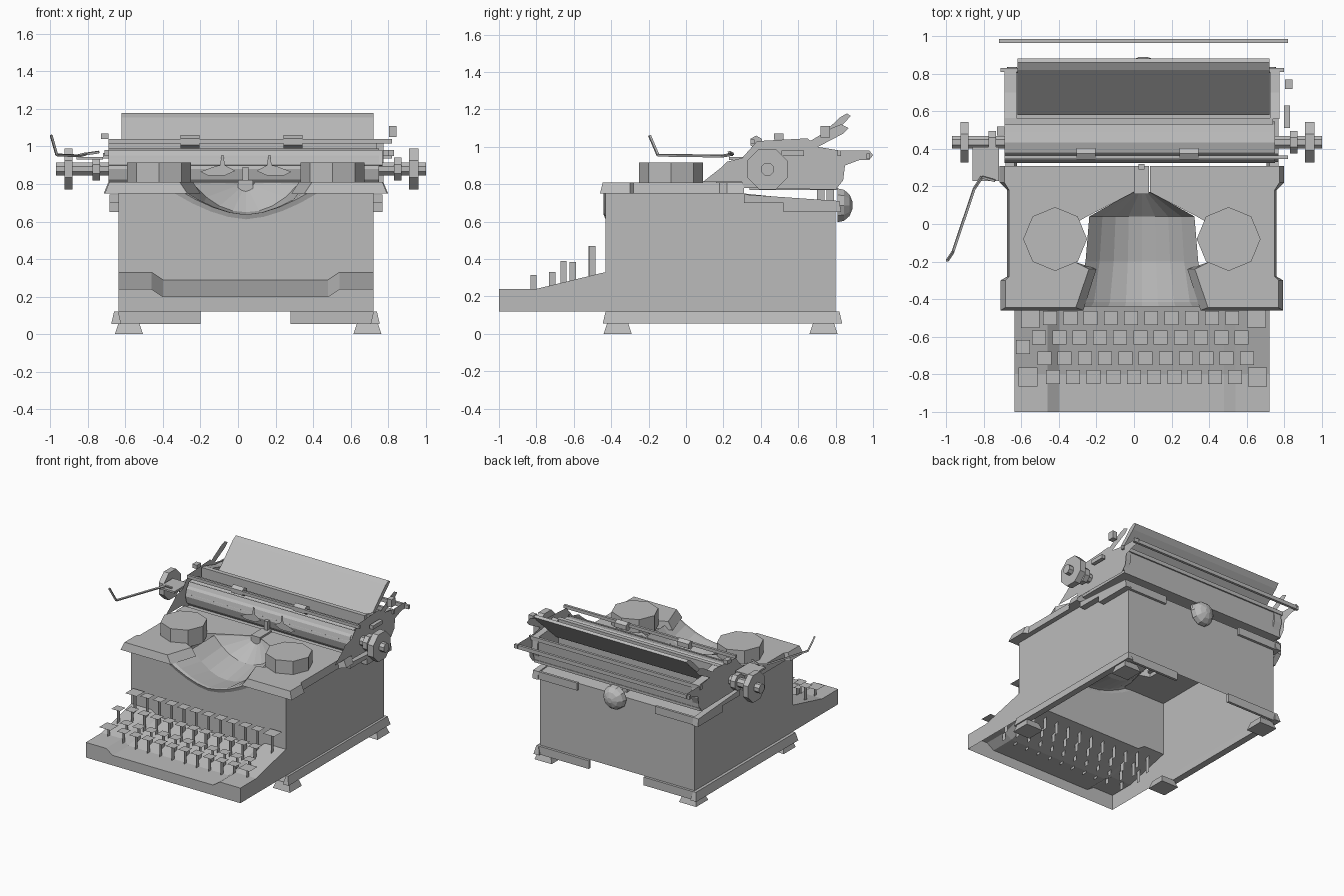
import bpy, bmesh, math
from mathutils import Vector

cube = bpy.data.objects.get("Cube")
if cube:
    bpy.data.objects.remove(cube, do_unlink=True)

mat = bpy.data.materials.new("plain grey")
mat.use_nodes = True
GREY = (0.5, 0.5, 0.5, 1)
mat.diffuse_color = GREY
mat.node_tree.nodes["Principled BSDF"].inputs["Base Color"].default_value = GREY

MID = 0.042                   # the body's centre plane
L, R = -0.637, 0.721          # body sides


def mx(x):
    return 2 * MID - x


def finish(name, bm):
    bmesh.ops.remove_doubles(bm, verts=bm.verts, dist=0.0002)
    bmesh.ops.recalc_face_normals(bm, faces=bm.faces)
    me = bpy.data.meshes.new(name)
    bm.to_mesh(me)
    bm.free()
    me.materials.append(mat)
    ob = bpy.data.objects.new(name, me)
    bpy.context.collection.objects.link(ob)
    return ob


def add_loft(bm, rows, closed=False, caps=False):
    """Skin rows of points; closed joins each row into a ring."""
    vs = [[bm.verts.new(p) for p in row] for row in rows]
    n = len(rows[0])
    for a, b in zip(vs, vs[1:]):
        for i in range(n if closed else n - 1):
            j = (i + 1) % n
            bm.faces.new((a[i], a[j], b[j], b[i]))
    if caps:
        bm.faces.new(vs[0])
        bm.faces.new(vs[-1])


def loft(name, rows, closed=False, caps=False):
    bm = bmesh.new()
    add_loft(bm, rows, closed, caps)
    return finish(name, bm)


def sheets(name, outlines):
    """Flat single faces, one per outline."""
    bm = bmesh.new()
    for pts in outlines:
        bm.faces.new([bm.verts.new(p) for p in pts])
    return finish(name, bm)


def add_box(bm, x0, x1, y0, y1, z0, z1, flare=0.0):
    """Box whose foot is wider than its top by flare."""
    def ring(z, f):
        return [(x0 - f, y0 - f, z), (x1 + f, y0 - f, z), (x1 + f, y1 + f, z), (x0 - f, y1 + f, z)]
    add_loft(bm, [ring(z0, flare), ring(z1, 0)], True, True)


def boxes(name, specs):
    bm = bmesh.new()
    for s in specs:
        add_box(bm, *s)
    return finish(name, bm)


def side_prism(name, profile, x0, x1):
    return loft(name, [[(x, y, z) for y, z in profile] for x in (x0, x1)], True, True)


def turned(name, axis, centre, rings, sides=8, spin=0.0):
    """Rings of (offset along axis, radius) about an axis."""
    q = Vector((0, 0, 1)).rotation_difference(Vector(axis))
    rows = []
    for off, r in rings:
        angles = [math.tau * i / sides + spin for i in range(sides)]
        rows.append([Vector(centre) + q @ Vector((r * math.cos(a), r * math.sin(a), off)) for a in angles])
    return loft(name, rows, True, True)


def path_bar(name, pts, r):
    bm = bmesh.new()
    for a, b in zip(pts, pts[1:]):
        a, b = Vector(a), Vector(b)
        q = Vector((0, 0, 1)).rotation_difference(b - a)
        ring = [Vector((sx * r, sy * r, 0)) for sx, sy in ((-1, -1), (1, -1), (1, 1), (-1, 1))]
        add_loft(bm, [[p + q @ v for v in ring] for p in (a, b)], True, True)
    return finish(name, bm)


# Hollow body: sides, back, rear top, front lip and the front wall with its curved dip
side = [(-1, .12), (-1, .24), (-.8, .24), (-.43, .33), (-.43, .75), (.31, .75), (.8, .7), (.8, .12)]
section = [(L, 0), (-.46, 0), (-.4, -.04), (.48, -.04), (.54, 0), (R, 0)]
ts = [i / 4 for i in range(-4, 5)]


def arc(y, w, edge, low, power=1.7):
    return [(MID + w * t, y, low + (edge - low) * abs(t) ** power) for t in ts]


panels = [[(x, y, z) for y, z in side] for x in (L, R)]
panels.append([(L, .8, .12), (R, .8, .12), (R, .8, .7), (L, .8, .7)])
panels.append([(L, .35, .745), (R, .35, .745), (R, .8, .7), (L, .8, .7)])
panels.append([(x, -1, .24 + d) for x, d in section] + [(R, -1, .12), (L, -1, .12)])
wall = [(x, -.43, .33 + d) for x, d in section] + [(R, -.43, .75)]
panels.append(wall + arc(-.43, .38, .75, .612)[::-1] + [(L, -.43, .75)])
sheets("body_shell", panels)

# Keyboard deck with its sunken middle
loft("keyboard_deck", [[(x, y, z + d) for x, d in section]
                       for y, z in ((-1, .24), (-.8, .24), (-.43, .33))])

# Scoop for the type bars, with a rolled front lip
loft("type_basket", [arc(-.43, .38, .75, .612), arc(-.44, .36, .77, .637), arc(-.415, .34, .77, .637),
                     arc(-.2, .3, .78, .61, 2.2), arc(.04, .28, .8, .65, 2.2), arc(.17, .05, .81, .77)])

# Top cover halves around the scoop, flared on the outer edge
cover = [(-.685, -.445), (-.685, -.3), (-.665, -.28), (-.665, .18), (-.69, .22), (-.69, .31), (0, .31),
         (0, .17), (-.25, .04), (-.32, 0), (-.32, -.2), (-.24, -.24), (-.31, -.445)]
for name, m in (("right", lambda x: x), ("left", mx)):
    low = [(m(x - (.025 if x < -.68 else .01 if x < -.6 else -.04 if y < -.2 else 0)),
            y - (.015 if y < -.4 else 0), .75) for x, y in cover]
    loft(name + "_top_cover", [low, [(m(x), y, .81) for x, y in cover]], True, True)
    # Ribbon spool housing
    turned(name + "_spool_cover", (0, 0, 1), (m(-.42), -.08, 0), [(.78, .17), (.915, .17)])
    # Ribbon guide with its pointed tip
    guide = [(-.2, .865), (-.12, .895), (-.095, .9), (-.088, .955), (-.078, .955), (-.07, .9),
             (-.015, .87), (-.07, .845), (-.16, .845)]
    sheets(name + "_ribbon_guide", [[(m(x), .315, z) for x, z in guide]])
    # Trim around the upper rear corner
    trim = [(.31, .745), (.31, .7), (.52, .7), (.52, .65), (.83, .65), (.82, .71)]
    side_prism(name + "_rear_side_trim", trim, m(-.685), m(L))

boxes("rear_trim", [(L, -.3, .8, .82, .65, .71), (mx(-.3), R, .8, .82, .65, .71)])
boxes("type_guide", [(0, .08, .16, .31, .76, .82), (.025, .055, .29, .32, .82, .89)])

# Base trim, open in the middle of the rear, and four flared feet
boxes("base_trim", [(-.66, L, -.43, .82, .055, .12, .015), (R, .74, -.43, .82, .055, .12, .015),
                    (L, -.2, .8, .82, .055, .12), (.28, R, .8, .82, .055, .12)])
boxes("feet", [(x, x + .11, y, y + .11, 0, .06, .02) for x in (-.636, .634) for y in (-.42, .68)])

# Keys: sheet caps on sheet stems reaching through the deck
rows = [(-.815, .315, -.432, 10), (-.715, .33, -.477, 11), (-.605, .385, -.505, 11), (-.5, .47, -.447, 10)]
keys = [(x + .1078 * i, y, z, .037) for y, z, x, n in rows for i in range(n)]
keys += [(-.565, -.815, .315, .05), (.657, -.815, .315, .05), (-.552, -.505, .47, .05),
         (.652, -.5, .47, .05), (-.592, -.655, .39, .037)]
square = ((-1, -1), (1, -1), (1, 1), (-1, 1))
sheets("key_caps", [[(x + s * i, y + s * j, z) for i, j in square] for x, y, z, s in keys])
sheets("key_stems", [[(x, y - .017, .18), (x, y + .017, .18), (x, y + .017, z), (x, y - .017, z)]
                     for x, y, z, s in keys])

# Platen with axle, collars and octagonal knobs
eighth = math.pi / 8
axle = (0, .435, .88)
turned("platen", (1, 0, 0), axle, [(-.69, .11), (.75, .11)], 12)
turned("platen_axle", (1, 0, 0), axle, [(-.97, .037), (1, .037)], 8, eighth)
for name, x0, x1, r in (("right_knob", -.925, -.88, .117), ("left_knob", .91, .96, .117),
                        ("right_collar", -.775, -.735, .065), ("left_collar", .83, .87, .065)):
    turned(name, (1, 0, 0), axle, [(x0, r), (x1, r)], 8, eighth)

# Carriage frame: sheet end plates with rear arms, tray, back panel and rails
end = [(.31, .78), (.8, .77), (.84, .82), (.85, .9), (.93, .93), (.98, .93), (1, .955), (.98, .98),
       (.82, .98), (.7, 1.0), (.65, 1.045), (.38, 1.03), (.3, .94), (.22, .92), (.19, .89), (.09, .812),
       (.3, .812)]
for name, x in (("right_end_plate", -.7), ("left_end_plate", .785)):
    sheets(name, [[(x, y, z) for y, z in end]])
frame = [(.56, .8), (.8, .8), (.83, .88), (.82, .98), (.7, .99), (.56, 1.03)]
side_prism("right_end_frame", frame, -.69, -.625)
side_prism("left_end_frame", frame, .725, .775)
boxes("carriage_tray", [(-.69, .77, .34, .81, .77, .79), (-.69, .74, .53, .565, .79, 1.03)])
sheets("carriage_back", [[(-.69, .805, .78), (.77, .805, .78), (.77, .82, .96), (-.69, .82, .96)]])
boxes("carriage_posts", [(.0, .04, .7, .74, .66, .78), (.07, .1, .75, .79, .66, .78)])
boxes("front_rail", [(-.69, .82, .345, .365, 1.015, 1.04)])
side_prism("scale_plate", [(.33, .9), (.37, .98), (.375, .975), (.335, .895)], -.69, .77)
boxes("cross_bars", [(-.72, .82, .965, .985, .935, .965), (-.71, .8, .81, .83, .95, .98)])
for name, x in (("right_paper_roller", -.305), ("left_paper_roller", .243)):
    turned(name, (1, 0, 0), (x, .375, 1.025), [(0, .035), (.1, .035)], 6)

# Paper table with a folded upper lip
table = [(.58, .92), (.82, 1.155), (.86, 1.178), (.88, 1.165), (.85, 1.13), (.595, .9)]
side_prism("paper_table", table, -.62, R)

# Carriage return lever on its bracket, and small release levers
path_bar("return_lever", [(-.995, -.195, 1.06), (-.965, -.15, .955), (-.85, .19, .95), (-.81, .25, .96),
                          (-.74, .23, .97)], .006)
boxes("lever_bracket", [(-.86, -.72, .23, .41, .93, .945)])
boxes("release_levers", [(.805, .845, .72, .77, 1.05, 1.11), (.8, .83, .51, .63, .95, .98),
                         (-.73, -.69, .47, .52, 1.04, 1.07)])
arm = [(.58, .98), (.63, .96), (.84, 1.07), (.87, 1.1), (.83, 1.12), (.78, 1.1)]
for name, x in (("right_table_arm", -.7), ("left_table_arm", .79)):
    sheets(name, [[(x, y, z) for y, z in arm]])

# Bell on the back
turned("bell", (0, 1, 0), (.05, .8, .687), [(.01, .095), (.045, .087), (.075, .06), (.09, .02)], 10)
